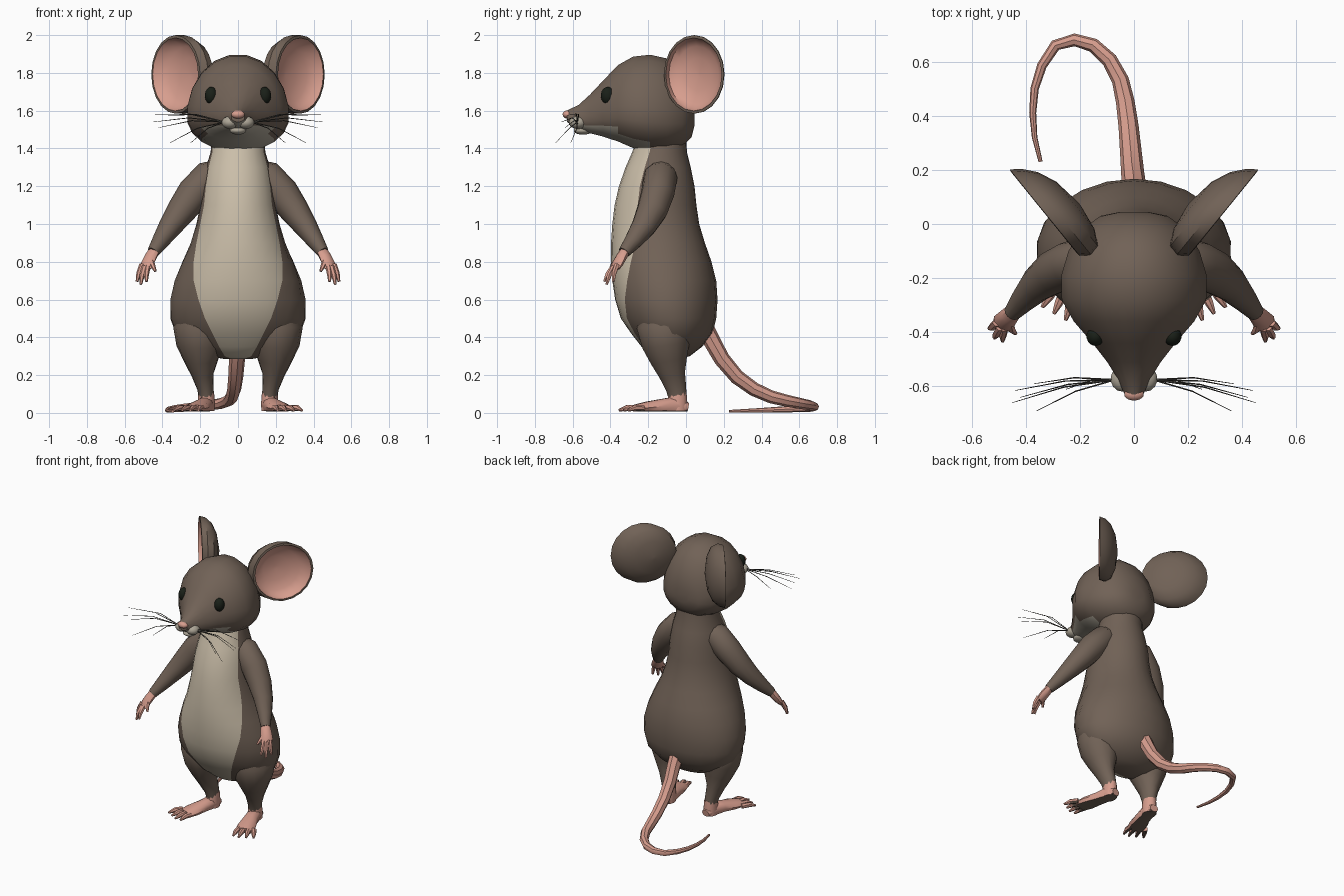
import bpy, bmesh
from math import sin, cos, pi, asin
from mathutils import Vector

if "Cube" in bpy.data.objects:
    bpy.data.objects.remove(bpy.data.objects["Cube"])


def material(name, rgb):
    m = bpy.data.materials.new(name)
    m.use_nodes = True
    m.diffuse_color = (*rgb, 1)
    m.node_tree.nodes["Principled BSDF"].inputs["Base Color"].default_value = (*rgb, 1)
    return m


FUR = material("brown_fur", (0.165, 0.122, 0.094))
CREAM = material("cream_fur", (0.60, 0.52, 0.40))
PINK = material("pink_skin", (0.68, 0.34, 0.27))
EYE = material("dark_eye", (0.010, 0.014, 0.009))
GREY = material("pale_muzzle", (0.42, 0.38, 0.31))
HAIR = material("whisker_grey", (0.07, 0.065, 0.055))
made = []


def finish(name, bm, mats, mirror=False):
    mesh = bpy.data.meshes.new(name)
    bm.to_mesh(mesh)
    bm.free()
    for m in mats:
        mesh.materials.append(m)
    ob = bpy.data.objects.new(name, mesh)
    bpy.context.collection.objects.link(ob)
    if mirror:
        ob.modifiers.new("mirror", "MIRROR").use_mirror_merge = False
    made.append(ob)
    return ob


def add_loft(bm, rings, rule=None):
    """Skin a list of equal rings and cap both ends."""
    vs = [[bm.verts.new(p) for p in r] for r in rings]
    n = len(vs[0])
    faces = []
    for i in range(len(vs) - 1):
        for j in range(n):
            k = (j + 1) % n
            f = bm.faces.new((vs[i][j], vs[i][k], vs[i + 1][k], vs[i + 1][j]))
            if rule:
                f.material_index = rule(i, j)
            faces.append(f)
    faces += [bm.faces.new(vs[0]), bm.faces.new(vs[-1])]
    bmesh.ops.recalc_face_normals(bm, faces=faces)


def add_tube(bm, path, radii, sides=8, up=(0, 0, 1), floor=None):
    """Elliptical tube; each radius is (across, along up)."""
    pts = [Vector(p) for p in path]
    rings = []
    for i, p in enumerate(pts):
        t = (pts[min(i + 1, len(pts) - 1)] - pts[max(i - 1, 0)]).normalized()
        s = t.cross(Vector(up)).normalized()
        u = s.cross(t)
        a, b = radii[i] if isinstance(radii[i], tuple) else (radii[i], radii[i])
        ring = [p + s * a * cos(2 * pi * j / sides) + u * b * sin(2 * pi * j / sides)
                for j in range(sides)]
        if floor is not None:
            for q in ring:
                q.z = max(q.z, floor)
        rings.append(ring)
    add_loft(bm, rings)


def ellipsoid(name, mat, loc, size, mirror=False, segs=14):
    bm = bmesh.new()
    bmesh.ops.create_uvsphere(bm, u_segments=segs, v_segments=9, radius=1)
    for v in bm.verts:
        v.co = Vector(loc) + Vector([c * s for c, s in zip(v.co, size)])
    return finish(name, bm, [mat], mirror)


# Body: rows of height, half width, front y, back y, half width of the pale belly
rows = [(.285, .07, -.14, -.04, .03), (.30, .16, -.18, .02, .07), (.35, .26, -.235, .085, .10),
        (.42, .33, -.29, .14, .135), (.50, .36, -.345, .16, .175), (.60, .36, -.375, .167, .21),
        (.70, .335, -.39, .16, .235), (.80, .295, -.397, .135, .235), (.90, .25, -.397, .10, .22),
        (1.0, .22, -.39, .07, .20), (1.1, .20, -.378, .055, .18), (1.2, .19, -.355, .045, .17),
        (1.3, .17, -.32, .025, .155), (1.38, .145, -.285, .005, .135), (1.48, .14, -.25, .0, .13)]
BELLY, BACK = 8, 18
rings = []
for z, w, f, b, bw in rows:
    edge = asin(min(bw / w, .95))
    angles = [-edge + 2 * edge * j / BELLY for j in range(BELLY)]
    angles += [edge + (2 * pi - 2 * edge) * j / BACK for j in range(BACK)]
    c = (f + b) / 2
    rings.append([(w * sin(a), c - (b - f) / 2 * cos(a), z) for a in angles])
bm = bmesh.new()
add_loft(bm, rings, lambda i, j: int(j < BELLY))
finish("body", bm, [FUR, CREAM])

# Head: rows of y, half width, bottom z, top z, lofted from nape to snout
rows = [(.045, .05, 1.52, 1.62), (.03, .125, 1.46, 1.70), (-.02, .195, 1.405, 1.815),
        (-.10, .245, 1.38, 1.88), (-.19, .272, 1.38, 1.90), (-.28, .27, 1.40, 1.89),
        (-.36, .225, 1.435, 1.845), (-.44, .155, 1.462, 1.76), (-.51, .10, 1.48, 1.685),
        (-.57, .062, 1.50, 1.63), (-.63, .035, 1.54, 1.602)]
N = 20
rings = []
for y, w, lo, hi in rows:
    mid = lo + .36 * (hi - lo)
    ring = []
    for j in range(N):
        a = 2 * pi * (j + .5) / N - pi / 2
        s = sin(a)
        ring.append((w * cos(a), y, mid + s * (hi - mid if s > 0 else mid - lo)))
    rings.append(ring)


def chin(i, j):
    side = min(j + 1, N - 1 - j) if j < N - 1 else 0
    return int(i >= 4 and side <= (2 if i < 6 else 3))


bm = bmesh.new()
add_loft(bm, rings, chin)
finish("head", bm, [FUR, GREY])

# Muzzle, nose and eyes
ellipsoid("muzzle_pads", GREY, (.042, -.572, 1.537), (.045, .048, .034), True)
ellipsoid("lower_lip", GREY, (0, -.545, 1.495), (.045, .05, .022))
ellipsoid("nose", PINK, (0, -.628, 1.58), (.038, .025, .022), segs=10)
ellipsoid("eyes", EYE, (.142, -.415, 1.68), (.034, .036, .046), True)

# Ears: a thick cupped shell turned outward, pink on the inside
along, facing = Vector((.63, .777, 0)), Vector((.777, -.63, 0))
shell = [(.05, -.12, -.055), (.55, -.105, -.05), (.86, -.075, -.045), (1.0, -.035, -.025),
         (1.0, 0, 0), (.93, .002, 0), (.88, -.03, -.015), (.72, -.055, -.025),
         (.42, -.075, -.03), (.05, -.082, -.03)]
rings = []
for r, depth, shift in shell:
    c = Vector((.33, .042, 1.792)) + facing * depth + along * shift
    rings.append([c + along * .205 * r * cos(2 * pi * j / 20)
                  + Vector((0, 0, .208 * r * sin(2 * pi * j / 20))) for j in range(20)])
bm = bmesh.new()
add_loft(bm, rings, lambda i, j: int(i >= 5))
bm.faces.ensure_lookup_table()
bm.faces[-1].material_index = 1
finish("ears", bm, [FUR, PINK], True)

# Whiskers
bm = bmesh.new()
for tip in [(.44, -.615, 1.58), (.45, -.66, 1.54), (.37, -.59, 1.575),
            (.36, -.69, 1.43), (.42, -.64, 1.51), (.25, -.61, 1.43)]:
    a, b = Vector((.07, -.575, 1.54)), Vector(tip)
    m = (a + b) / 2 + Vector((0, .015, .022))
    add_tube(bm, [a, m, b], [.003, .0025, .001], 4)
finish("whiskers", bm, [HAIR], True)

# Arms
bm = bmesh.new()
add_tube(bm, [(.07, -.13, 1.29), (.15, -.135, 1.25), (.235, -.15, 1.16), (.30, -.18, 1.07),
              (.36, -.225, .985), (.41, -.28, .91), (.45, -.328, .85)],
         [.06, (.09, .09), (.09, .088), (.078, .082), (.062, .066), (.046, .048), .032],
         12, up=(0, 1, 0))
finish("arms", bm, [FUR], True)

# Hands with four fingers each
bm = bmesh.new()
add_tube(bm, [(.44, -.318, .865), (.463, -.342, .825), (.482, -.365, .785), (.49, -.375, .765)],
         [(.03, .026), (.036, .026), (.042, .022), (.036, .015)], 8, up=(-.5, .7, 0))
for root, tip in [((.508, -.365, .785), (.535, -.385, .695)), ((.495, -.382, .775), (.515, -.42, .68)),
                  ((.478, -.385, .775), (.485, -.432, .695)), ((.46, -.36, .81), (.437, -.405, .75))]:
    a, b = Vector(root), Vector(tip)
    add_tube(bm, [a, a.lerp(b, .5) + Vector((.003, -.006, 0)), b], [.015, .014, .007], 6, up=(0, 1, 0))
finish("hands", bm, [PINK], True)

# Legs
bm = bmesh.new()
add_tube(bm, [(.19, -.11, .56), (.20, -.115, .45), (.198, -.105, .36), (.195, -.09, .28),
              (.187, -.072, .20), (.172, -.052, .13), (.168, -.045, .085)],
         [(.10, .12), (.143, .15), (.128, .13), (.092, .10), (.058, .07), (.044, .055), (.04, .05)],
         14, up=(0, 1, 0))
finish("legs", bm, [FUR], True)

# Feet with four toes each and fur-coloured soles
bm = bmesh.new()
add_tube(bm, [(.168, -.045, .115), (.168, -.045, .05), (.168, -.045, .01)],
         [(.041, .05), (.046, .055), (.044, .052)], 10, up=(0, 1, 0), floor=.008)
add_tube(bm, [(.163, .01, .03), (.17, -.05, .04), (.19, -.13, .035), (.215, -.21, .028),
              (.235, -.27, .022)],
         [(.03, .025), (.046, .05), (.05, .04), (.062, .032), (.058, .022)], 10, floor=.008)
for k in range(4):
    a = Vector((.192 + .031 * k, -.262 + .012 * k, .024))
    b = a + Vector((.018 + .012 * k, -.105 + .012 * abs(k - 1), -.01))
    add_tube(bm, [a, a.lerp(b, .55) + Vector((0, 0, .008)), b], [.018, .017, .007], 7, floor=.008)
bm.normal_update()
for f in bm.faces:
    f.material_index = int(f.normal.z < -.8 and f.calc_center_median().z < .02)
finish("feet", bm, [PINK, FUR], True)

# Tail: a tapering curl resting on the ground
path = [(0, .09, .47), (0, .14, .375), (-.005, .19, .285), (-.012, .27, .19), (-.02, .36, .125),
        (-.032, .45, .085), (-.05, .53, .065), (-.09, .605, .05), (-.15, .66, .04),
        (-.22, .68, .033), (-.29, .66, .027), (-.34, .585, .022), (-.367, .50, .018),
        (-.374, .41, .014), (-.367, .32, .011), (-.345, .23, .008)]
bm = bmesh.new()
add_tube(bm, path, [.048 - .0027 * i for i in range(len(path))], 8, floor=.002)
finish("tail", bm, [PINK])

bpy.ops.object.select_all(action="DESELECT")
for ob in made:
    ob.select_set(True)
bpy.context.view_layer.objects.active = made[0]
bpy.ops.object.shade_smooth_by_angle(angle=.75)
